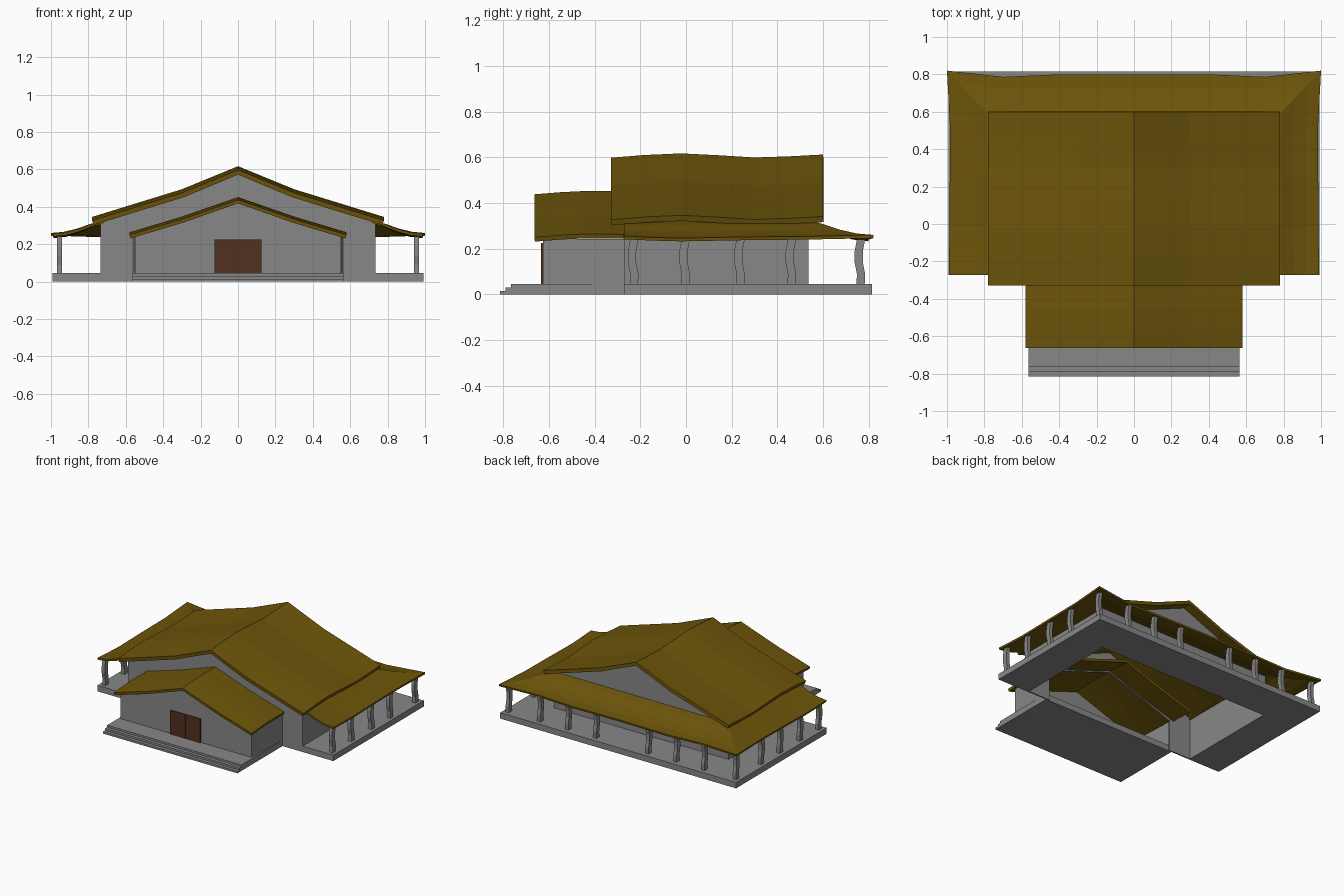
import bpy

cube = bpy.data.objects.get("Cube")
if cube:
    bpy.data.objects.remove(cube)


def material(name, rgb):
    m = bpy.data.materials.new(name)
    m.use_nodes = True
    m.diffuse_color = (*rgb, 1)
    m.node_tree.nodes["Principled BSDF"].inputs["Base Color"].default_value = (*rgb, 1)
    return m


STONE = material("grey stone", (0.245, 0.245, 0.245))
TILE = material("ochre roof", (0.15, 0.09, 0.003))
WOOD = material("dark brown wood", (0.082, 0.031, 0.013))


def make(name, verts, faces, mat, thickness=0):
    me = bpy.data.meshes.new(name)
    me.from_pydata(verts, [], faces)
    me.materials.append(mat)
    ob = bpy.data.objects.new(name, me)
    bpy.context.collection.objects.link(ob)
    if thickness:
        mod = ob.modifiers.new("thickness", 'SOLIDIFY')
        mod.thickness = thickness
        mod.offset = -1
    return ob


def grid(name, rows, mat, thickness):
    """Sheet through equal rows of points."""
    n = len(rows[0])
    faces = [(i * n + j, i * n + j + 1, (i + 1) * n + j + 1, (i + 1) * n + j)
             for i in range(len(rows) - 1) for j in range(n - 1)]
    return make(name, [p for r in rows for p in r], faces, mat, thickness)


def prism(name, outline, place, a, b, mat):
    """Outline swept from a to b; place turns (u, v, depth) into a point."""
    n = len(outline)
    verts = [place(u, v, d) for d in (a, b) for u, v in outline]
    faces = [tuple(range(n))[::-1], tuple(range(n, 2 * n))]
    faces += [(i, (i + 1) % n, (i + 1) % n + n, i + n) for i in range(n)]
    ob = make(name, verts, faces, mat)
    if place is upright:
        ob.data.flip_normals()
    return ob


def flat(u, v, d):
    return (u, v, d)


def upright(u, v, d):
    return (u, d, v)


def box(name, x0, x1, y0, y1, z0, z1, mat):
    return prism(name, [(x0, y0), (x1, y0), (x1, y1), (x0, y1)], flat, z0, z1, mat)


def mirrored(points):
    """Right half given from the ridge outwards; returns left to right."""
    return [(-x, z) for x, z in points[:0:-1]] + points


# Stone platforms: veranda around three sides, stepped front terrace
FLOOR = 0.045
W = 0.735       # half width of the hall
FRONT = -0.272  # hall front wall
BACK = 0.537    # hall back wall
prism("veranda_floor", [(0.992, FRONT), (0.992, 0.815), (-0.992, 0.815), (-0.992, FRONT),
                        (-W, FRONT), (-W, BACK), (W, BACK), (W, FRONT)],
      flat, 0, FLOOR, STONE)
for i, y in enumerate((-0.815, -0.79, -0.765)):
    box(f"terrace_step_{i + 1}", -0.565, 0.565, y, FRONT, 0.015 * i, 0.015 * (i + 1), STONE)

# Gabled roofs, with a gentle wave along the ridge; the annex roof runs into the hall
HALL = [(0, 0.598), (0.3, 0.475), (0.78, 0.327)]
ANNEX = [(0, 0.438), (0.3, 0.334), (0.58, 0.25)]


def gabled_roof(name, profile, waves, thickness):
    rows = [[(x, y, z + w) for x, z in mirrored(profile)] for y, w in waves]
    return grid(name, rows, TILE, thickness)


gabled_roof("hall_roof", HALL, [(-0.328, 0), (-0.18, 0.012), (-0.02, 0.019), (0.14, 0.011),
                                (0.3, 0.001), (0.45, 0.006), (0.6, 0.014)], 0.026)
gabled_roof("annex_roof", ANNEX, [(-0.663, 0), (-0.55, 0.009), (-0.45, 0.014),
                                  (-0.27, 0.013), (-0.08, 0.004)], 0.02)

# Hall walls: open arch toward the annex, closed gable at the back
gable = [(W, 0.322), (0.3, 0.457), (0, 0.58), (-0.3, 0.457), (-W, 0.322)]
prism("hall_back_wall", [(-W, 0), (W, 0)] + gable, upright, BACK - 0.01, BACK, STONE)
arch = [(-0.54, 0), (-0.54, 0.235), (0, 0.42), (0.54, 0.235), (0.54, 0)]
prism("hall_front_wall", [(W, 0)] + gable + [(-W, 0)] + arch, upright, FRONT + 0.01, FRONT, STONE)
for side, s in (("left", 1), ("right", -1)):
    x0, x1 = sorted((s * W, s * (W - 0.01)))
    box(f"hall_{side}_wall", x0, x1, FRONT, BACK, 0, 0.322, STONE)

# Annex walls
A = 0.55
prism("annex_front_wall", [(-A, FLOOR), (A, FLOOR), (A, 0.243), (0.3, 0.318), (0, 0.42),
                           (-0.3, 0.318), (-A, 0.243)], upright, -0.625, -0.615, STONE)
for side, s in (("left", 1), ("right", -1)):
    outline = [(s * A, -0.625), (s * 0.564, FRONT), (s * 0.554, FRONT), (s * 0.54, -0.625)]
    prism(f"annex_{side}_wall", outline[::s], flat, FLOOR, 0.243, STONE)

# Double door
for side, x in (("right", -0.126), ("left", 0.001)):
    box(f"door_{side}_leaf", x, x + 0.125, -0.634, -0.625, FLOOR, 0.225, WOOD)

# Veranda roof: S-curved strip with lifted corners, wrapped round three sides
# Each station: inner x, inner y, outer x, outer y, outer height
half = [(0.72, FRONT, 0.99, FRONT, 0.255), (0.72, -0.14, 0.988, -0.14, 0.249),
        (0.72, -0.02, 0.986, -0.02, 0.246), (0.72, 0.25, 0.985, 0.25, 0.251),
        (0.72, 0.43, 0.985, 0.54, 0.254), (0.72, 0.525, 1.0, 0.82, 0.26),
        (0.55, 0.525, 0.7, 0.787, 0.25), (0.3, 0.525, 0.4, 0.80, 0.246)]
stations = half + [(0, 0.525, 0, 0.80, 0.25)]
stations += [(-ix, iy, -ox, oy, z) for ix, iy, ox, oy, z in half[::-1]]
rows = []
for ix, iy, ox, oy, z in stations:
    row = []
    for t, rise in ((0, 1), (0.25, 0.74), (0.5, 0.36), (0.75, 0.1), (1, 0)):
        row.append((ix + (ox - ix) * t, iy + (oy - iy) * t, z + (0.325 - z) * rise))
    rows.append(row)
grid("veranda_roof", rows, TILE, 0.014)


# Crooked square veranda columns
def column(name, x, y):
    hx, hy = 0.0135, 0.018
    corners = ((-hx, -hy), (hx, -hy), (hx, hy), (-hx, hy))
    levels = [(0, 0), (0.09, 0.004), (0.14, -0.006), (0.19, -0.006), (0.241, 0.004)]
    verts = [(x + dx, y + dy + bend, z) for z, bend in levels for dx, dy in corners]
    faces = [(i * 4 + k, i * 4 + (k + 1) % 4, i * 4 + 4 + (k + 1) % 4, i * 4 + 4 + k)
             for i in range(len(levels) - 1) for k in range(4)]
    faces += [(3, 2, 1, 0), tuple(range(len(verts) - 4, len(verts)))]
    return make(name, verts, faces, STONE)


for side, s in (("left", 1), ("right", -1)):
    for i, y in enumerate((-0.23, -0.005, 0.235, 0.46)):
        column(f"{side}_column_{i + 1}", s * 0.955, y)
    for i, x in enumerate((0.22, 0.455, 0.69, 0.955)):
        column(f"back_{side}_column_{i + 1}", s * x, 0.762)
